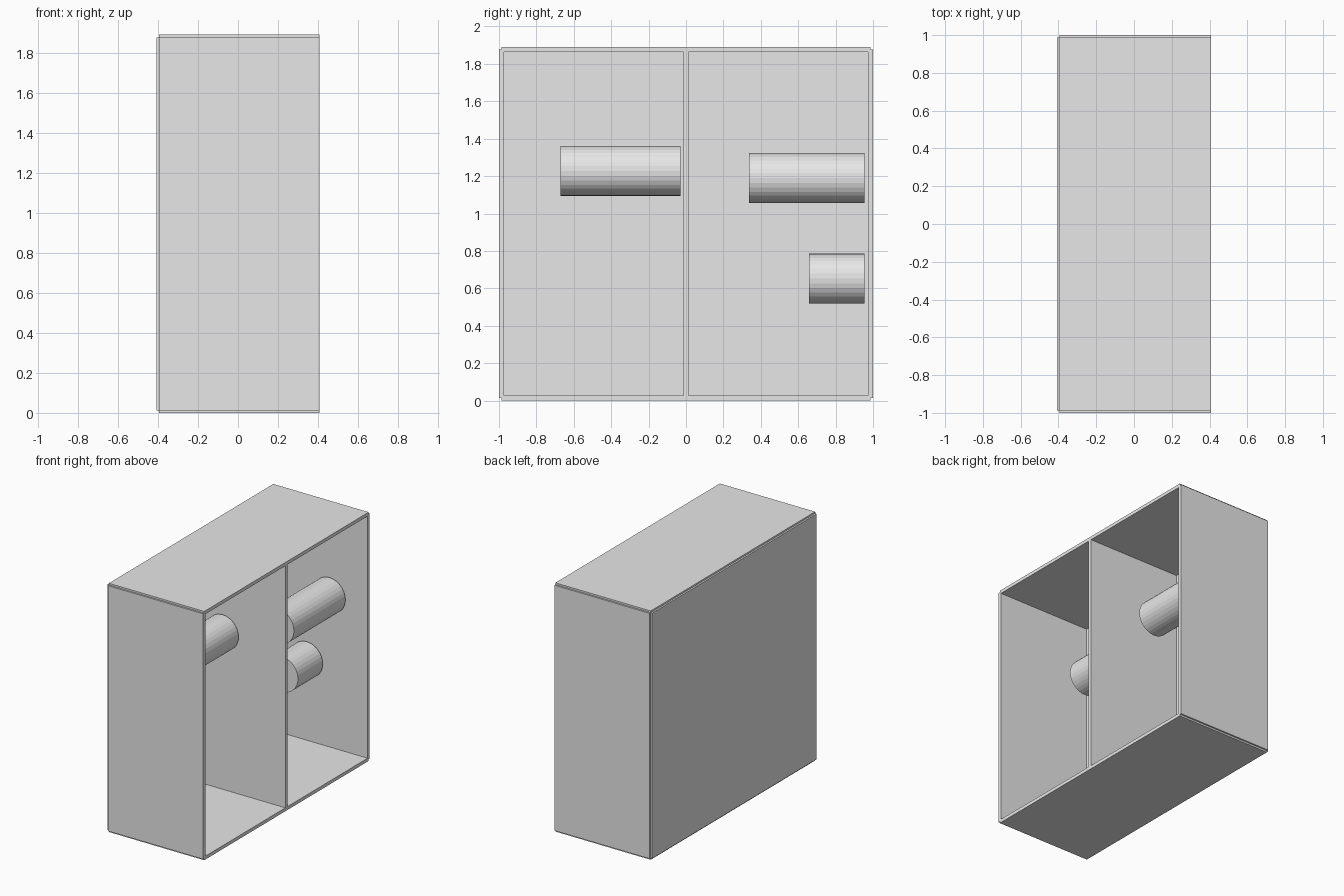
import bpy, bmesh, math
from mathutils import Matrix, Vector

if "Cube" in bpy.data.objects:
    bpy.data.objects.remove(bpy.data.objects["Cube"], do_unlink=True)

W, H = 1.0, 1.89          # half width (y), height (z)
BACK, FRONT = -0.407, 0.407
STEP, WALL = 0.013, 0.026  # corner rebate, board thickness

grey = bpy.data.materials.new("light_grey")
grey.use_nodes = True
grey.diffuse_color = (0.8, 0.8, 0.8, 1)
grey.node_tree.nodes["Principled BSDF"].inputs["Base Color"].default_value = grey.diffuse_color


def finish(name, bm):
    bmesh.ops.recalc_face_normals(bm, faces=bm.faces)
    mesh = bpy.data.meshes.new(name)
    bm.to_mesh(mesh)
    bm.free()
    mesh.materials.append(grey)
    obj = bpy.data.objects.new(name, mesh)
    bpy.context.collection.objects.link(obj)
    return obj


def prism(name, outline, x0, x1):
    """Extrude a (y, z) outline along x."""
    bm = bmesh.new()
    face = bm.faces.new([bm.verts.new((x0, y, z)) for y, z in outline])
    top = bmesh.ops.extrude_face_region(bm, geom=[face])
    verts = [v for v in top["geom"] if isinstance(v, bmesh.types.BMVert)]
    bmesh.ops.translate(bm, verts=verts, vec=(x1 - x0, 0, 0))
    return finish(name, bm)


def rect(y0, y1, z0, z1):
    return [(y0, z0), (y1, z0), (y1, z1), (y0, z1)]


def cylinder(name, x, z, y0, y1, radius=0.134):
    bm = bmesh.new()
    place = Matrix.Translation(Vector((x, (y0 + y1) / 2, z))) @ Matrix.Rotation(math.pi / 2, 4, 'X')
    bmesh.ops.create_cone(bm, cap_ends=True, segments=32, radius1=radius,
                          radius2=radius, depth=y1 - y0, matrix=place)
    return finish(name, bm)


# Cabinet body with rebated long corners
a, s = W - STEP, STEP
outline = [(-a, 0), (a, 0), (a, s), (W, s), (W, H - s), (a, H - s),
           (a, H), (-a, H), (-a, H - s), (-W, H - s), (-W, s), (-a, s)]
body = prism("cabinet_body", outline, BACK + STEP, FRONT)

# Two open compartments, leaving a central divider
for side in (-1, 1):
    y0, y1 = sorted((side * STEP, side * (W - WALL)))
    cutter = prism("compartment_cutter", rect(y0, y1, WALL, H - WALL),
                   BACK + WALL, FRONT + 0.1)
    cutter.hide_render = True
    mod = body.modifiers.new("compartment", 'BOOLEAN')
    mod.operation, mod.solver, mod.object = 'DIFFERENCE', 'EXACT', cutter
    bpy.context.view_layer.objects.active = body
    bpy.ops.object.modifier_apply(modifier=mod.name)
    bpy.data.objects.remove(cutter, do_unlink=True)

# Back panel, slightly smaller than the body
prism("back_panel", rect(-a, a, s, H - s), BACK, BACK + STEP)

# Cylinders lying inside the compartments
cylinder("long_cylinder_right", -0.108, 1.228, -0.67, -0.03)
cylinder("long_cylinder_left", 0.1, 1.19, 0.337, 0.955)
cylinder("short_cylinder", -0.09, 0.652, 0.657, 0.955)
